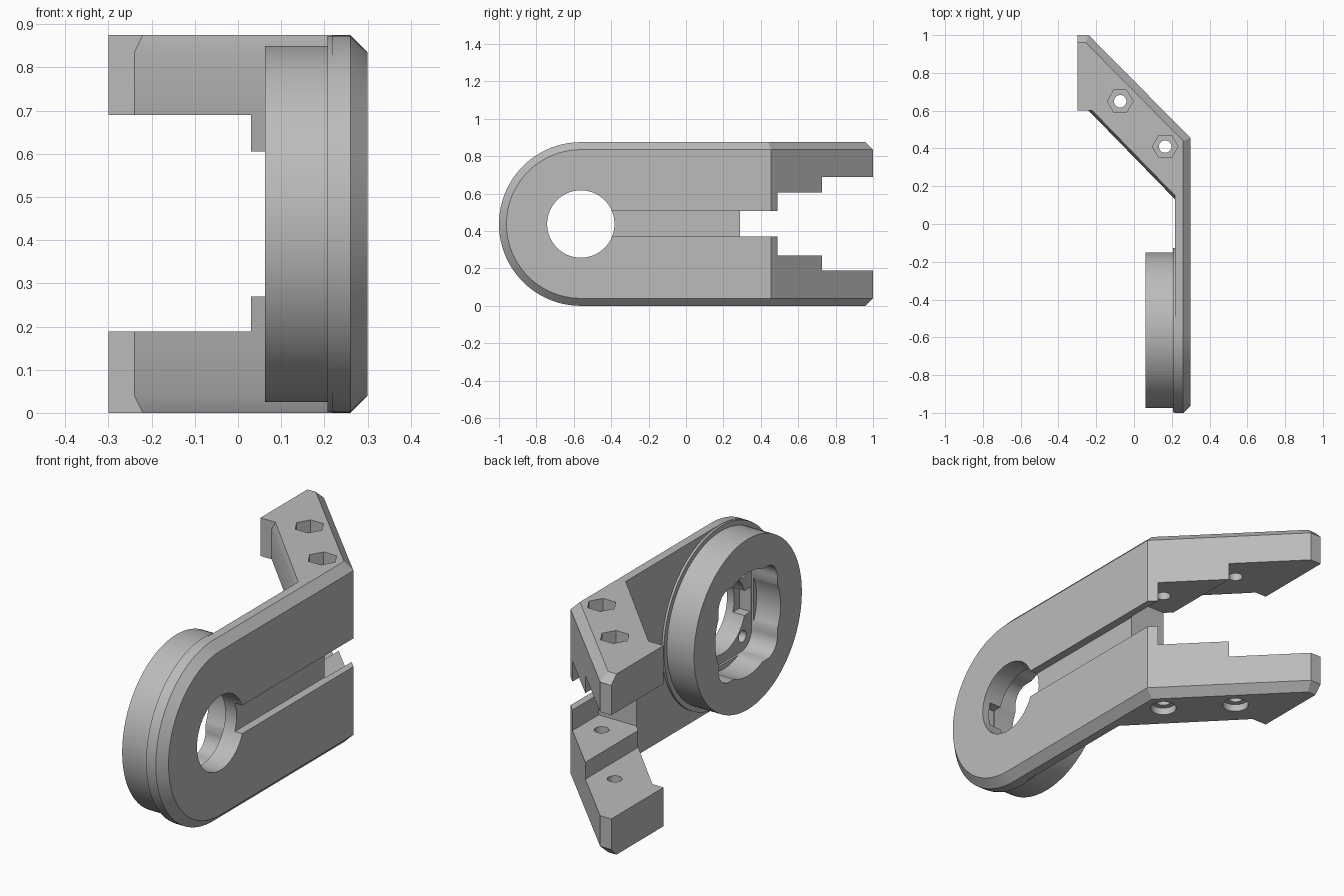
import bpy, bmesh
from math import sin, cos, pi, radians

if "Cube" in bpy.data.objects:
    bpy.data.objects.remove(bpy.data.objects["Cube"], do_unlink=True)

grey = bpy.data.materials.new("mid_grey")
grey.use_nodes = True
grey.diffuse_color = (0.5, 0.5, 0.5, 1)
grey.node_tree.nodes["Principled BSDF"].inputs["Base Color"].default_value = (0.5, 0.5, 0.5, 1)

HEIGHT = 0.875
CY, CZ = -0.5625, HEIGHT / 2      # centre of the round end
CHAMFER = 0.04
INNER, OUTER = 0.218, 0.3         # plate faces


def loft(name, rings):
    """Closed solid through matching rings of points."""
    bm = bmesh.new()
    rows = [[bm.verts.new(p) for p in ring] for ring in rings]
    n = len(rows[0])
    for a, b in zip(rows, rows[1:]):
        for i in range(n):
            j = (i + 1) % n
            bm.faces.new((a[i], a[j], b[j], b[i]))
    bm.faces.new(rows[0][::-1])
    bm.faces.new(rows[-1])
    bmesh.ops.recalc_face_normals(bm, faces=bm.faces)
    mesh = bpy.data.meshes.new(name)
    bm.to_mesh(mesh)
    bm.free()
    mesh.materials.append(grey)
    obj = bpy.data.objects.new(name, mesh)
    bpy.context.collection.objects.link(obj)
    return obj


def along_x(name, profile, x0, x1):
    return loft(name, [[(x, y, z) for y, z in profile] for x in (x0, x1)])


def along_z(name, profile, z0, z1):
    return loft(name, [[(x, y, z) for x, y in profile] for z in (z0, z1)])


def circle(a, b, r, n=96):
    return [(a + r * cos(2 * pi * i / n), b + r * sin(2 * pi * i / n)) for i in range(n)]


def box(name, x0, x1, y0, y1, z0, z1):
    return along_x(name, [(y0, z0), (y1, z0), (y1, z1), (y0, z1)], x0, x1)


def combine(target, other, operation):
    """Boolean with a helper part, which is then removed."""
    mod = target.modifiers.new(other.name, 'BOOLEAN')
    mod.operation = operation
    mod.solver = 'EXACT'
    mod.object = other
    bpy.context.view_layer.objects.active = target
    bpy.ops.object.modifier_apply(modifier=mod.name)
    bpy.data.objects.remove(other, do_unlink=True)


def stadium(x, inset):
    """Plate outline: round front end, square back end."""
    r = HEIGHT / 2 - inset
    arc = [pi / 2 + pi * i / 48 for i in range(49)]
    pts = [(x, CY + r * cos(a), CZ + r * sin(a)) for a in arc]
    return pts + [(x, 0, CZ - r), (x, 0, CZ + r)]


# Main plate with chamfered outer rim
bracket = loft("bracket", [stadium(INNER, 0), stadium(OUTER - CHAMFER, 0), stadium(OUTER, CHAMFER)])

# Angled arm block, chamfered on its outer side and eased on its inner side
full = [(INNER, 0), (OUTER, 0), (OUTER, 0.455), (-0.24, 1),
        (-0.3, 1), (-0.3, 0.6), (-0.24, 0.6), (INNER, 0.13)]
eased = [(INNER, 0), (0.26, 0), (0.26, 0.44), (-0.255, 0.96),
         (-0.3, 0.96), (-0.3, 0.6), (-0.22, 0.6), (INNER, 0.15)]
levels = [(eased, 0), (full, CHAMFER), (full, HEIGHT - CHAMFER), (eased, HEIGHT)]
arm = loft("arm_block", [[(x, y, z) for x, y in p] for p, z in levels])
combine(bracket, arm, 'UNION')

# Round collar and its thin seat
combine(bracket, along_x("collar_seat", circle(CY, CZ, 0.436), 0.207, 0.235), 'UNION')
combine(bracket, along_x("collar", circle(CY, CZ, 0.4125), 0.062, 0.24), 'UNION')

# Stepped gap between the upper and lower arm, and outer groove
combine(bracket, box("wide_gap", -0.5, 0.03, 0.29, 1.1, 0.188, 0.69), 'DIFFERENCE')
combine(bracket, box("middle_gap", -0.5, 0.265, 0.29, 1.1, 0.27, 0.605), 'DIFFERENCE')
combine(bracket, box("groove", 0.26, 0.4, CY, 1.1, 0.37, 0.507), 'DIFFERENCE')

# Collar pocket: round bore joined with a rounded square
half, corner = 0.225, 0.08
square = []
for k in range(4):
    mid = pi / 4 + k * pi / 2
    sy = 1 if cos(mid) > 0 else -1
    sz = 1 if sin(mid) > 0 else -1
    for i in range(13):
        a = k * pi / 2 + i * pi / 24
        square.append((CY + sy * (half - corner) + corner * cos(a),
                       CZ + sz * (half - corner) + corner * sin(a)))
combine(bracket, along_x("square_pocket", square, -0.1, 0.2), 'DIFFERENCE')
combine(bracket, along_x("round_pocket", circle(CY, CZ, 0.25), -0.1, 0.19), 'DIFFERENCE')
combine(bracket, along_x("centre_hole", circle(CY, CZ, 0.18), 0, 0.4), 'DIFFERENCE')
combine(bracket, box("side_notch", 0.15, 0.262, CY - 0.22, CY, CZ - 0.06, CZ + 0.06), 'DIFFERENCE')

# Small screw holes in the pocket floor
for sy in (-1, 1):
    for sz in (-1, 1):
        hole = circle(CY + sy * 0.155, CZ + sz * 0.155, 0.028, 24)
        combine(bracket, along_x("screw_hole", hole, 0.1, 0.262), 'DIFFERENCE')

# Bolt holes through both arms, hexagon pockets on top, round ones below
for x, y in ((-0.073, 0.65), (0.165, 0.41)):
    combine(bracket, along_z("bolt_hole", circle(x, y, 0.033, 32), -0.1, 1), 'DIFFERENCE')
    combine(bracket, along_z("nut_pocket", circle(x, y, 0.068, 6), HEIGHT - 0.06, 1), 'DIFFERENCE')
    combine(bracket, along_z("head_pocket", circle(x, y, 0.06, 32), -0.1, 0.035), 'DIFFERENCE')

# Smooth curved walls, sharp edges elsewhere
bpy.ops.object.select_all(action='DESELECT')
bracket.select_set(True)
bpy.context.view_layer.objects.active = bracket
bpy.ops.object.shade_smooth_by_angle(angle=radians(25))
